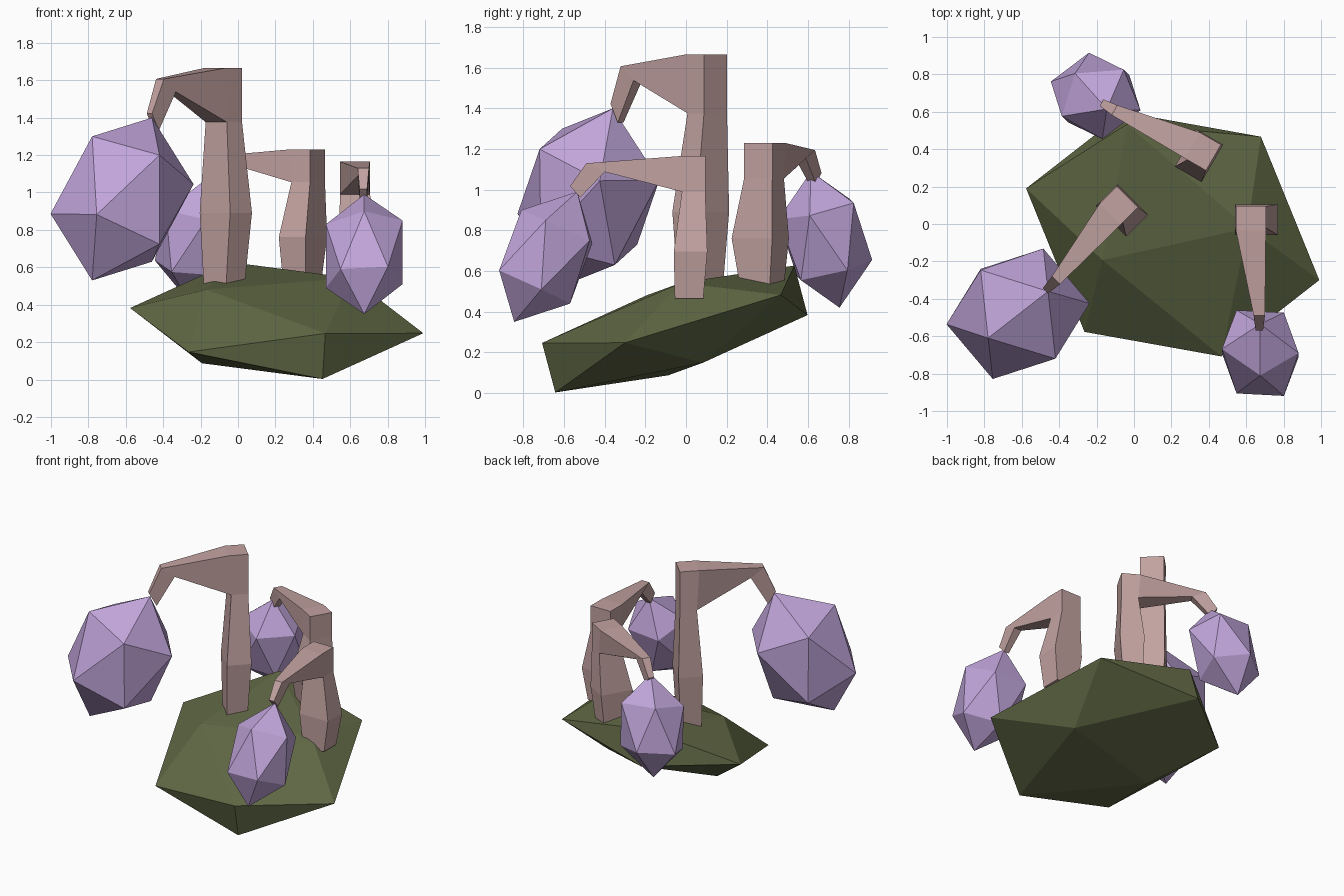
import bpy
import bmesh
from mathutils import Vector

cube = bpy.data.objects.get("Cube")
if cube:
    bpy.data.objects.remove(cube)


def material(name, rgb):
    mat = bpy.data.materials.new(name)
    mat.use_nodes = True
    mat.diffuse_color = (*rgb, 1)
    mat.node_tree.nodes["Principled BSDF"].inputs["Base Color"].default_value = (*rgb, 1)
    return mat


moss = material("moss green", (0.117, 0.138, 0.058))
stem = material("dusty pink", (0.54, 0.365, 0.355))
lilac = material("lilac", (0.53, 0.375, 0.70))


def finish(name, bm, mat):
    bmesh.ops.recalc_face_normals(bm, faces=bm.faces[:])
    mesh = bpy.data.meshes.new(name)
    bm.to_mesh(mesh)
    bm.free()
    mesh.materials.append(mat)
    obj = bpy.data.objects.new(name, mesh)
    bpy.context.collection.objects.link(obj)
    return obj


def stretched_icosahedron(name, center, a, b, c, mat):
    """Skewed icosahedron given by the three corners of one face, relative to its centre."""
    a, b, c, center = Vector(a), Vector(b), Vector(c), Vector(center)
    g = (5 ** 0.5 - 1) / 2
    half = [a, b, c, g * (a + b) - c, g * (b + c) - a, g * (a + c) - b]
    bm = bmesh.new()
    for p in half:
        bm.verts.new(center + p)
        bm.verts.new(center - p)
    bmesh.ops.convex_hull(bm, input=bm.verts[:])
    return finish(name, bm, mat)


# Stalk sections from root to tip:
# outer (along, height), inner (along, height), right edge, left edge
SECTIONS = [
    ((0.01, 0), (0.15, 0), -0.06, 0.11),
    ((-0.01, 0.33), (0.155, 0.33), -0.085, 0.145),
    ((0, 0.75), (0.115, 0.75), -0.08, 0.08),
    ((0, 1), (0.115, 0.75), -0.08, 0.08),
    ((0.13, 1), (0.115, 0.75), -0.08, 0.08),
    ((0.585, 0.95), (0.495, 0.89), 0.015, 0.075),
    ((0.665, 0.79), (0.615, 0.71), 0.025, 0.065),
]


def stalk(name, origin, direction, bottom, top):
    d = Vector((*direction, 0)).normalized()
    left = Vector((-d.y, d.x, 0))
    base = Vector((*origin, bottom))
    bm = bmesh.new()

    def corner(point, side):
        return bm.verts.new(base + d * point[0] + left * side
                            + Vector((0, 0, point[1] * (top - bottom))))

    rings = [[corner(outer, t0), corner(outer, t1), corner(inner, t1), corner(inner, t0)]
             for outer, inner, t0, t1 in SECTIONS]
    for r, s in zip(rings, rings[1:]):
        for i in range(4):
            j = (i + 1) % 4
            bm.faces.new((r[i], r[j], s[j], s[i]))
    bm.faces.new(rings[0])
    bm.faces.new(rings[-1])
    # the elbow sections share their inner corner
    bmesh.ops.remove_doubles(bm, verts=bm.verts[:], dist=0.0001)
    return finish(name, bm, stem)


# Tilted mossy rock
stretched_icosahedron("base_rock", (0.207, -0.055, 0.315), (-0.245, 0.588, 0.312),
                      (0.40, 0.033, 0.228), (-0.376, -0.138, 0.166), moss)

# Bent stalks
stalk("tall_stalk", (-0.035, 0.145), (-1, -1), 0.51, 1.665)
stalk("front_stalk", (0.625, 0.095), (0, -1), 0.465, 1.165)
stalk("back_stalk", (0.425, 0.355), (-0.865, 0.5), 0.53, 1.23)

# Hanging bulbs
stretched_icosahedron("tall_bulb", (-0.62, -0.48, 0.965), (0.16, 0.12, 0.435),
                      (-0.16, -0.13, 0.335), (0.20, -0.24, 0.235), lilac)
stretched_icosahedron("front_bulb", (0.675, -0.69, 0.67), (0, 0.155, 0.32),
                      (0, -0.12, 0.23), (0.205, 0, 0.18), lilac)
stretched_icosahedron("back_bulb", (-0.205, 0.685, 0.755), (0.06, -0.07, 0.335),
                      (-0.11, 0.12, 0.20), (0.15, 0.14, 0.18), lilac)
